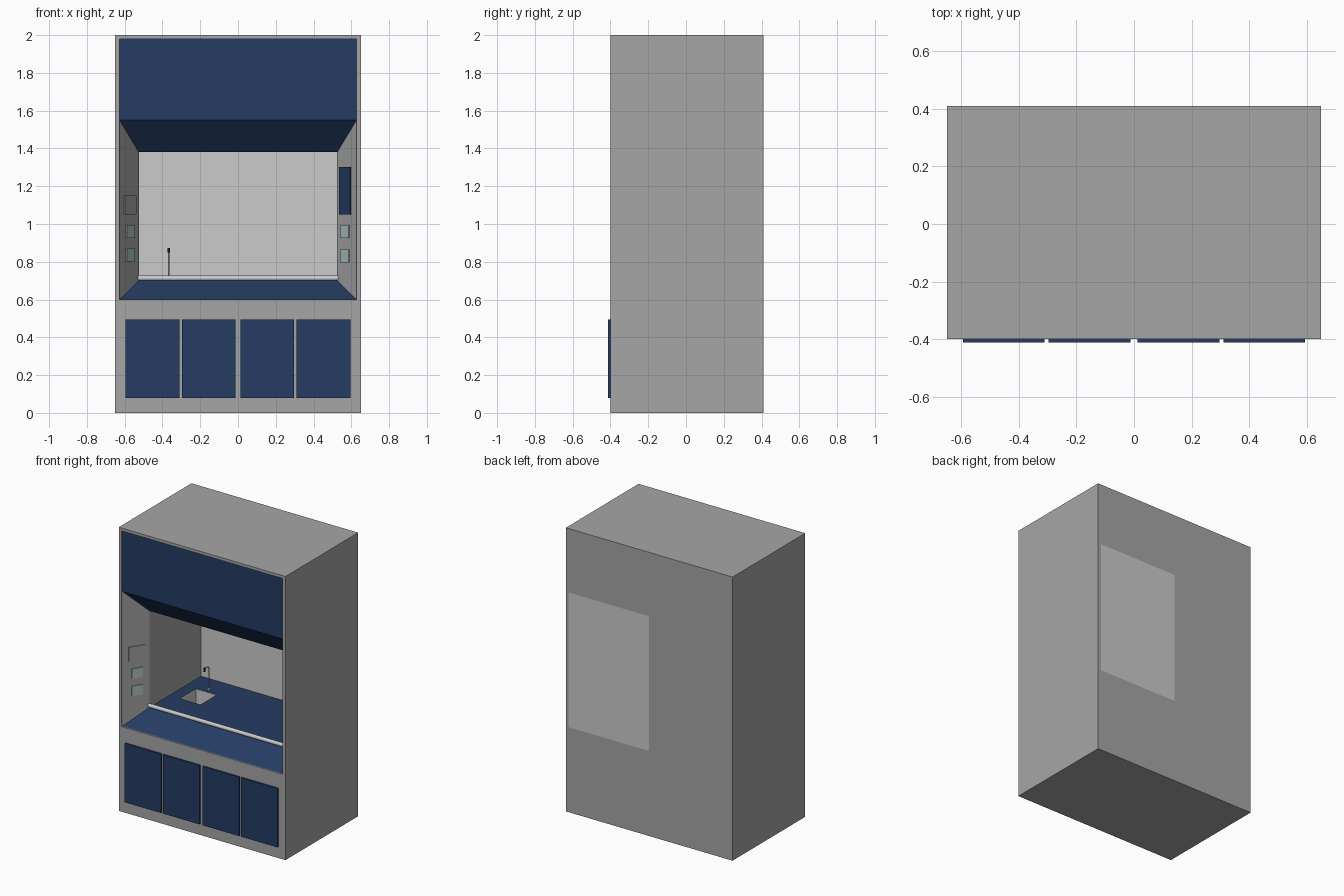
import bpy, bmesh
from math import atan2, pi
from mathutils import Vector, Matrix

if "Cube" in bpy.data.objects:
    bpy.data.objects.remove(bpy.data.objects["Cube"])

mats = {}
COLORS = {"navy": (0.018, 0.045, 0.125), "teal": (0.40, 0.55, 0.54),
          "body": (0.38, 0.38, 0.38), "light": (0.6, 0.6, 0.6), "dark": (0.012, 0.014, 0.02)}


def finish(name, bm, color):
    me = bpy.data.meshes.new(name)
    bm.to_mesh(me)
    bm.free()
    ob = bpy.data.objects.new(name, me)
    bpy.context.collection.objects.link(ob)
    if color not in mats:
        mats[color] = bpy.data.materials.new(color)
        mats[color].diffuse_color = (*COLORS[color], 1)
    me.materials.append(mats[color])
    return ob


def sheet(name, quads, color, toward, sign=1):
    """Flat quads whose normals face a point (sign -1: face away from it)."""
    bm = bmesh.new()
    for q in quads:
        f = bm.faces.new([bm.verts.new(p) for p in q])
        f.normal_update()
        if f.normal.dot(Vector(toward) - f.calc_center_median()) * sign < 0:
            f.normal_flip()
    bmesh.ops.remove_doubles(bm, verts=bm.verts, dist=1e-5)
    return finish(name, bm, color)


def box(name, center, size, color, angle=0):
    bm = bmesh.new()
    m = Matrix.Translation(center) @ Matrix.Rotation(angle, 4, 'Z') @ Matrix.Diagonal((*size, 1))
    bmesh.ops.create_cube(bm, size=1, matrix=m)
    return finish(name, bm, color)


def tube(name, points, radius, color):
    cu = bpy.data.curves.new(name, 'CURVE')
    cu.dimensions = '3D'
    cu.bevel_depth, cu.bevel_resolution, cu.use_fill_caps = radius, 3, True
    sp = cu.splines.new('POLY')
    sp.points.add(len(points) - 1)
    for p, co in zip(sp.points, points):
        p.co = (*co, 1)
    tmp = bpy.data.objects.new(name, cu)
    me = bpy.data.meshes.new_from_object(tmp)
    bpy.data.objects.remove(tmp)
    bm = bmesh.new()
    bm.from_mesh(me)
    bpy.data.meshes.remove(me)
    for f in bm.faces:
        f.smooth = len(f.verts) == 4
    return finish(name, bm, color)


def rect(w, z0, z1, y):
    return [(-w, y, z0), (w, y, z0), (w, y, z1), (-w, y, z1)]


def strip(a, b):
    """Four quads joining two rectangles: bottom, right, top, left."""
    return [(a[i], a[(i + 1) % 4], b[(i + 1) % 4], b[i]) for i in range(4)]


# Key outlines from the front face to the back of the chamber
YF, YB, YR, YI, YW = -0.40, 0.41, -0.392, -0.235, 0.34
outer_f, outer_b = rect(0.65, 0, 2, YF), rect(0.65, 0, 2, YB)
hole, hole_in = rect(0.628, 0.6, 1.98, YF), rect(0.628, 0.6, 1.98, YR)
mouth, throat = rect(0.628, 0.6, 1.55, YR), rect(0.525, 0.70, 1.38, YI)
back = rect(0.525, 0.70, 1.38, YW)
mid = (0, 0, 1.0)

# Cabinet shell and the shallow rim of its opening
sheet("cabinet_shell", strip(outer_f, outer_b) + [outer_b] + strip(outer_f, hole), "body", mid, -1)
sheet("opening_rim", strip(hole, hole_in), "body", (0, YR, 1.3))

# Hood front with its sloping underside, sill and side cheeks
sill, right, top, left = strip(mouth, throat)
sheet("hood_front", [rect(0.628, 1.55, 1.98, YR), top], "navy", (0, -1.5, 1.3))
sheet("front_sill", [sill], "navy", (0, -1, 1.5))
sheet("side_cheeks", [left, right], "body", (0, -1, 1))

# Working chamber
floor, right, top, left = strip(throat, back)
sheet("chamber_walls", [left, right, top], "body", mid)
sheet("chamber_back", [back], "light", mid)

# Worktop with a sink basin
sx0, sx1, sy0, sy1 = -0.445, -0.283, -0.015, 0.165


def basin_loop(z):
    return [(sx0, sy0, z), (sx1, sy0, z), (sx1, sy1, z), (sx0, sy1, z)]


sheet("worktop", strip([floor[0], floor[1], floor[2], floor[3]], basin_loop(0.70)), "navy", (0, 0, 5))
sheet("sink_basin", strip(basin_loop(0.70), basin_loop(0.58)) + [basin_loop(0.58)], "light",
      ((sx0 + sx1) / 2, (sy0 + sy1) / 2, 0.65))

# Rounded rail along the worktop's front edge
tube("front_rail", [(-0.53, YI, 0.713), (0.53, YI, 0.713)], 0.014, "light")

# Tap
fx = -0.367
tube("tap_base", [(fx, 0.2, 0.70), (fx, 0.2, 0.71)], 0.011, "light")
tube("tap_pipe", [(fx, 0.2, 0.70), (fx, 0.2, 0.852), (fx, 0.194, 0.864), (fx, 0.182, 0.868),
                  (fx, 0.15, 0.868)], 0.004, "light")
tube("tap_nozzle", [(fx, 0.15, 0.874), (fx, 0.15, 0.848)], 0.007, "dark")

# Cupboard doors
for i, x in enumerate((-0.453, -0.155, 0.155, 0.453)):
    box(f"cupboard_door_{i + 1}", (x, -0.405, 0.287), (0.284, 0.014, 0.415), "navy")

# Fittings on the slanted side cheeks: side, centre x, width in x, z range
slope = Vector((0.525 - 0.628, YI - YR))
stretch = slope.length / abs(slope.x)
for name, side, cx, w, z0, z1, color in (
        ("switch_plate", -1, 0.573, 0.062, 1.05, 1.15, "body"),
        ("socket_upper_left", -1, 0.572, 0.042, 0.925, 0.995, "teal"),
        ("socket_lower_left", -1, 0.572, 0.042, 0.802, 0.872, "teal"),
        ("control_panel", 1, 0.570, 0.058, 1.05, 1.303, "navy"),
        ("socket_upper_right", 1, 0.568, 0.042, 0.925, 0.995, "teal"),
        ("socket_lower_right", 1, 0.568, 0.042, 0.795, 0.865, "teal")):
    y = YR + (0.628 - cx) / abs(slope.x) * slope.y
    box(name, (side * cx, y, (z0 + z1) / 2), (w * stretch, 0.012, z1 - z0), color,
        atan2(slope.y, slope.x * side))

# Pale access panel lying on the rear face
sheet("rear_panel", [[(0, 0.411, 0.6), (0.628, 0.411, 0.6), (0.628, 0.411, 1.55), (0, 0.411, 1.55)]],
      "light", (0, 5, 1))

for m in bpy.data.materials:
    if m.users and not m.is_grease_pencil:
        m.use_nodes = True
        m.node_tree.nodes["Principled BSDF"].inputs["Base Color"].default_value = m.diffuse_color
